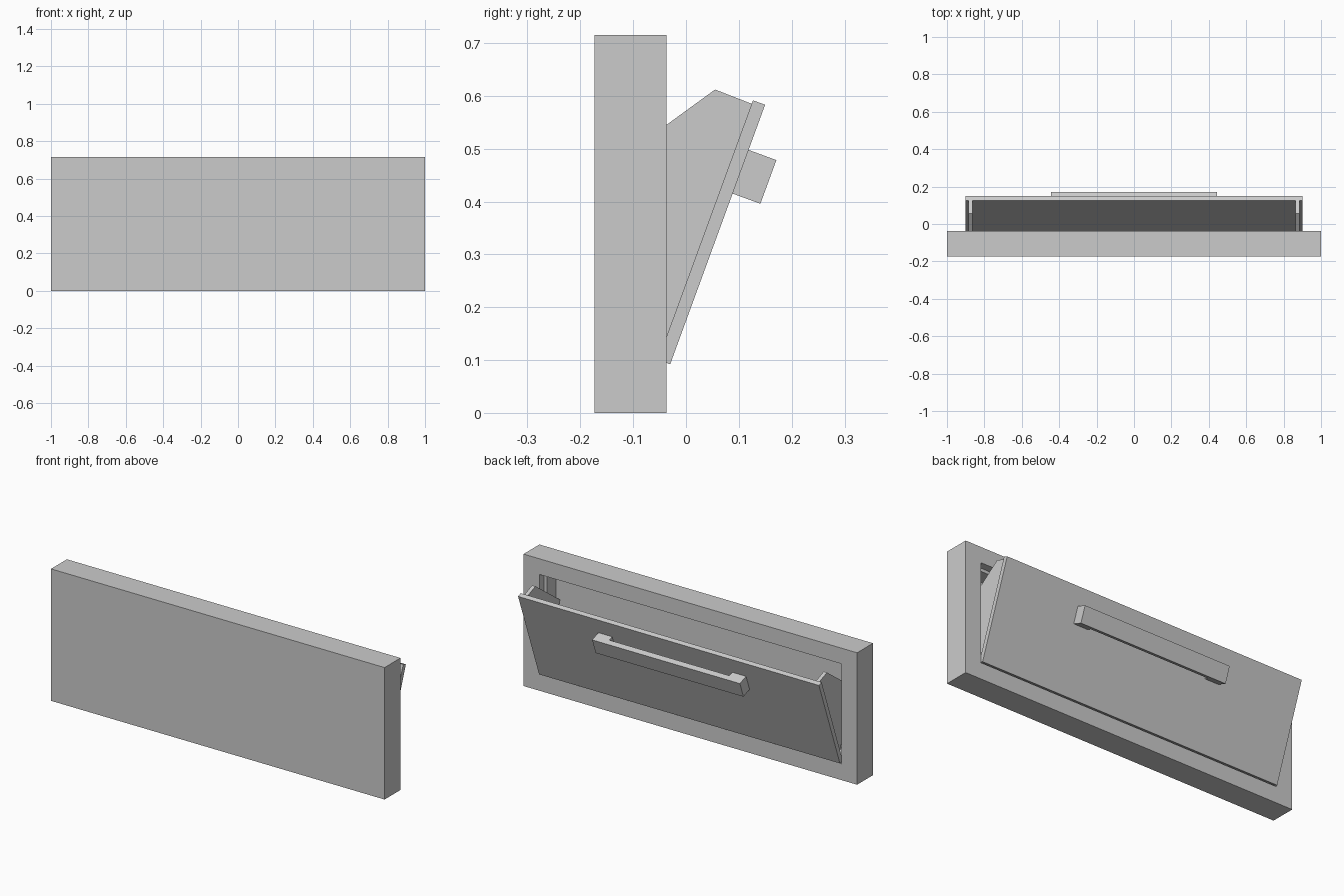
import bpy, bmesh, math

if "Cube" in bpy.data.objects:
    bpy.data.objects.remove(bpy.data.objects["Cube"])

TILT = math.radians(20.1)
HINGE = (-0.030, 0.092)          # outer bottom edge of the flap (y, z)
FLAP_LEN, FLAP_T = 0.523, 0.0245


def finish(name, bm):
    bmesh.ops.recalc_face_normals(bm, faces=bm.faces)
    me = bpy.data.meshes.new(name)
    bm.to_mesh(me)
    bm.free()
    ob = bpy.data.objects.new(name, me)
    bpy.context.collection.objects.link(ob)
    return ob


def flap_point(up, out):
    """Flap coordinates (along the flap, outward from it) to y, z."""
    s, c = math.sin(TILT), math.cos(TILT)
    return HINGE[0] + up * s + out * c, HINGE[1] + up * c - out * s


def extrude_x(name, profile, x0, x1):
    bm = bmesh.new()
    a = [bm.verts.new((x0, y, z)) for y, z in profile]
    b = [bm.verts.new((x1, y, z)) for y, z in profile]
    bm.faces.new(a)
    bm.faces.new(b)
    n = len(a)
    for i in range(n):
        bm.faces.new((a[i], a[(i + 1) % n], b[(i + 1) % n], b[i]))
    return finish(name, bm)


def nested_rings(name, rings):
    """Skin successive rectangles (half width, z0, z1, y), capped at both ends."""
    bm = bmesh.new()
    loops = [[bm.verts.new(p) for p in ((-w, y, z0), (w, y, z0), (w, y, z1), (-w, y, z1))]
             for w, z0, z1, y in rings]
    for a, b in zip(loops, loops[1:]):
        for i in range(4):
            j = (i + 1) % 4
            bm.faces.new((a[i], a[j], b[j], b[i]))
    bm.faces.new(loops[0])
    bm.faces.new(loops[-1])
    return finish(name, bm)


# Wall panel with a stepped recess in its +y face
nested_rings("wall_panel", [
    (1.0, 0.0, 0.715, -0.173),
    (1.0, 0.0, 0.715, -0.037),
    (0.905, 0.088, 0.63, -0.037),
    (0.905, 0.088, 0.63, -0.077),
    (0.888, 0.105, 0.613, -0.077),
    (0.888, 0.105, 0.613, -0.157),
])

# Tilted flap
extrude_x("flap", [flap_point(0, 0), flap_point(FLAP_LEN, 0),
                   flap_point(FLAP_LEN, -FLAP_T), flap_point(0, -FLAP_T)], -0.902, 0.902)

# Side wings joining the flap to the recess
wing = [flap_point(0.015, -FLAP_T), flap_point(0.516, -FLAP_T),
        (0.055, 0.612), (-0.037, 0.545), (-0.155, 0.459)]
for side, sx in (("left", -1), ("right", 1)):
    extrude_x("wing_" + side, wing, sx * 0.864, sx * 0.884)

# Pull handle: bar and two end posts in one solid
bm = bmesh.new()
outline = [(-0.443, 0), (-0.443, 0.056), (0.443, 0.056), (0.443, 0),
           (0.36, 0), (0.36, 0.026), (-0.36, 0.026), (-0.36, 0)]
base = bm.faces.new([bm.verts.new((x, *flap_point(0.344, out))) for x, out in outline])
ext = bmesh.ops.extrude_face_region(bm, geom=[base], use_keep_orig=True)
verts = [v for v in ext["geom"] if isinstance(v, bmesh.types.BMVert)]
rise = 0.088
bmesh.ops.translate(bm, verts=verts, vec=(0, rise * math.sin(TILT), rise * math.cos(TILT)))
finish("handle", bm)
